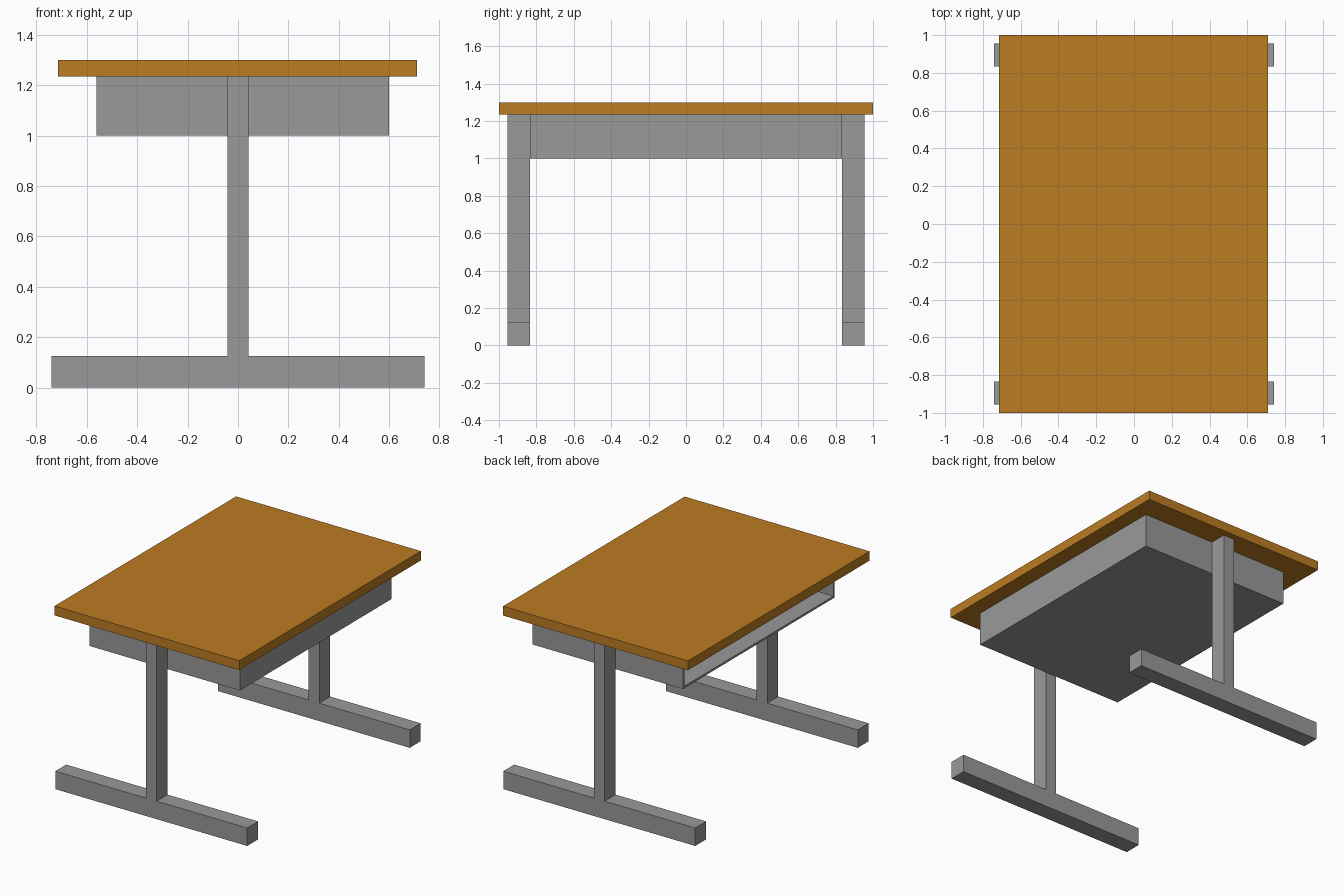
import bpy

if "Cube" in bpy.data.objects:
    bpy.data.objects.remove(bpy.data.objects["Cube"])


def material(name, rgb):
    m = bpy.data.materials.new(name)
    m.diffuse_color = (*rgb, 1.0)
    m.use_nodes = True
    m.node_tree.nodes["Principled BSDF"].inputs["Base Color"].default_value = m.diffuse_color
    return m


wood = material("wood_brown", (0.50, 0.20, 0.016))
metal = material("metal_grey", (0.32, 0.32, 0.32))


def box(name, x, y, z, mat):
    """Box from (min, max) ranges on each axis."""
    lo, hi = zip(x, y, z)
    bpy.ops.mesh.primitive_cube_add(size=1, location=[(a + b) / 2 for a, b in zip(lo, hi)])
    ob = bpy.context.object
    ob.name = name
    ob.data.name = name
    ob.scale = [b - a for a, b in zip(lo, hi)]
    bpy.ops.object.transform_apply(location=False, rotation=False, scale=True)
    ob.data.materials.append(mat)
    return ob


# table top
TOP = 1.235
box("table_top", (-0.715, 0.71), (-1, 1), (TOP, 1.30), wood)

# storage tray under the top, open towards -x
T, X0, X1, Y, Z0 = 0.015, -0.562, 0.60, 0.835, 1.0
box("tray_floor", (X0, X1), (-Y, Y), (Z0, Z0 + T), metal)
box("tray_back", (X1 - T, X1), (-Y, Y), (Z0 + T, TOP), metal)

# mirrored ends: tray side, post and foot
for label, s in (("front", -1), ("rear", 1)):
    def span(a, b):
        return tuple(sorted((s * a, s * b)))
    box(label + "_tray_side", (X0, X1 - T), span(Y - T, Y), (Z0 + T, TOP), metal)
    box(label + "_post", (-0.042, 0.042), span(Y, 0.955), (0.125, TOP), metal)
    box(label + "_foot", (-0.74, 0.74), span(Y, 0.955), (0, 0.125), metal)
